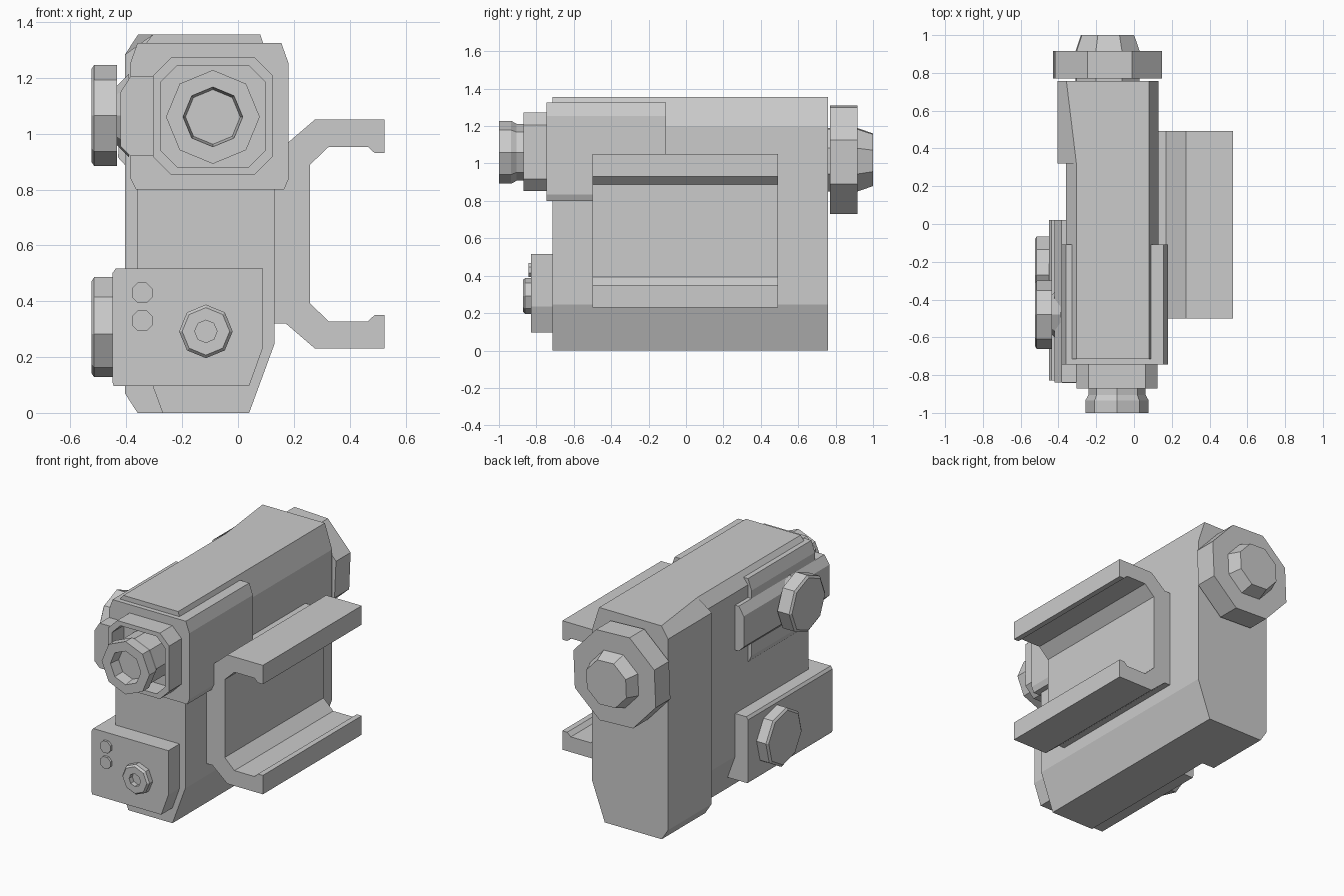
import bpy, bmesh
from math import cos, sin, radians, tau
from mathutils import Vector

if "Cube" in bpy.data.objects:
    bpy.data.objects.remove(bpy.data.objects["Cube"])


def loft(name, sections):
    """Skin equal-length rings of points and cap both ends."""
    bm = bmesh.new()
    rings = [[bm.verts.new(p) for p in s] for s in sections]
    n = len(rings[0])
    for a, b in zip(rings, rings[1:]):
        for i in range(n):
            j = (i + 1) % n
            bm.faces.new((a[i], a[j], b[j], b[i]))
    bm.faces.new(rings[0][::-1])
    bm.faces.new(rings[-1])
    bmesh.ops.recalc_face_normals(bm, faces=bm.faces)
    me = bpy.data.meshes.new(name)
    bm.to_mesh(me)
    bm.free()
    ob = bpy.data.objects.new(name, me)
    bpy.context.collection.objects.link(ob)
    return ob


def at_y(pts, y):
    return [Vector((x, y, z)) for x, z in pts]


def extrude(name, pts, y0, y1):
    return loft(name, [at_y(pts, y0), at_y(pts, y1)])


def turned(name, axis, centre, stations, n=8, rot=0):
    """Faceted turned part along x or y; stations are (position, radius)."""
    rings = []
    for p, r in stations:
        ring = []
        for i in range(n):
            t = radians(rot) + tau * i / n
            u, v = centre[0] + r * cos(t), centre[1] + r * sin(t)
            ring.append(Vector((p, u, v)) if axis == 'x' else Vector((u, p, v)))
        rings.append(ring)
    return loft(name, rings)


def chamfered(x0, x1, z0, z1, cx, cz):
    return [(x0 + cx, z0), (x1 - cx, z0), (x1, z0 + cz), (x1, z1 - cz),
            (x1 - cx, z1), (x0 + cx, z1), (x0, z1 - cz), (x0, z0 + cz)]


# Main body: slim front length and wider rear length with tapering top edge
right = [(0.04, 0), (0.13, 0.245), (0.13, 1.2), (0.08, 1.355)]
extrude("main_body", right + [(-0.305, 1.355), (-0.36, 1.285),
                              (-0.36, 0.245), (-0.27, 0)], -0.715, 0.32)


def rear(top_x):
    return right + [(top_x, 1.355), (-0.405, 1.283), (-0.405, 0.07), (-0.36, 0)]


loft("rear_body", [at_y(rear(-0.305), 0.32), at_y(rear(-0.358), 0.758)])

# Collar around the upper front
extrude("front_collar", [(-0.365, 0.8), (0.165, 0.8), (0.18, 0.835), (0.18, 1.255),
                         (0.155, 1.325), (-0.36, 1.325), (-0.385, 1.255),
                         (-0.385, 0.84)], -0.745, -0.108)

# Hollow square frame on the collar
outer = chamfered(-0.305, 0.125, 0.853, 1.272, 0.065, 0.065)
inner = chamfered(-0.277, 0.097, 0.88, 1.245, 0.06, 0.06)
loft("front_frame", [at_y(outer, -0.73), at_y(outer, -0.87),
                     at_y(inner, -0.87), at_y(inner, -0.75)])

# Front nozzle with bore
turned("front_nozzle", 'y', (-0.09, 1.06),
       [(-0.74, 0.152), (-0.905, 0.152), (-0.935, 0.168), (-1, 0.168),
        (-1, 0.107), (-0.93, 0.098)])

# Rear nut with tapered boss
turned("rear_nut", 'y', (-0.14, 1.02), [(0.77, 0.308), (0.917, 0.308)], rot=20)
turned("rear_boss", 'y', (-0.14, 1.02),
       [(0.75, 0.18), (0.9, 0.18), (0.917, 0.18), (1.0, 0.15)], rot=20)

# Upper side block
extrude("upper_side_block", [(-0.3, 0.92), (-0.385, 0.92), (-0.42, 0.955),
                             (-0.42, 1.15), (-0.385, 1.205), (-0.3, 1.205)], -0.84, 0.02)

# Lower box: front plate plus side arm
extrude("lower_front_plate", [(-0.438, 0.517), (0.09, 0.517), (0.09, 0.235),
                              (0.04, 0.097), (-0.445, 0.097), (-0.45, 0.112),
                              (-0.45, 0.5)], -0.828, -0.7)
extrude("lower_side_arm", [(-0.438, 0.517), (-0.345, 0.517), (-0.345, 0.245),
                           (-0.305, 0.097), (-0.445, 0.097), (-0.45, 0.112),
                           (-0.45, 0.5)], -0.7, 0.02)

# Side knobs
turned("upper_knob_neck", 'x', (-0.48, 1.065), [(-0.39, 0.15), (-0.44, 0.1)])
for name, y, z, x0, rot in (("upper_knob", -0.48, 1.065, -0.433, 0),
                            ("lower_knob", -0.245, 0.307, -0.445, 8)):
    turned(name, 'x', (y, z), [(x0, 0.181), (-0.515, 0.181), (-0.525, 0.166)], rot=rot)

# Front socket and buttons
turned("front_socket", 'y', (-0.115, 0.292),
       [(-0.82, 0.096), (-0.86, 0.096), (-0.872, 0.085), (-0.872, 0.04), (-0.84, 0.04)])
for i, z in enumerate((0.33, 0.43)):
    turned(f"front_button_{i + 1}", 'y', (-0.343, z), [(-0.82, 0.04), (-0.843, 0.04)], rot=22.5)

# Open side rail, mirrored about its mid height
half = [(0.1, 0.96), (0.17, 0.96), (0.275, 1.05), (0.525, 1.05), (0.525, 0.93),
        (0.49, 0.93), (0.465, 0.953), (0.325, 0.953), (0.257, 0.888)]
extrude("side_rail", half + [(x, 1.281 - z) for x, z in reversed(half)], -0.5, 0.492)
